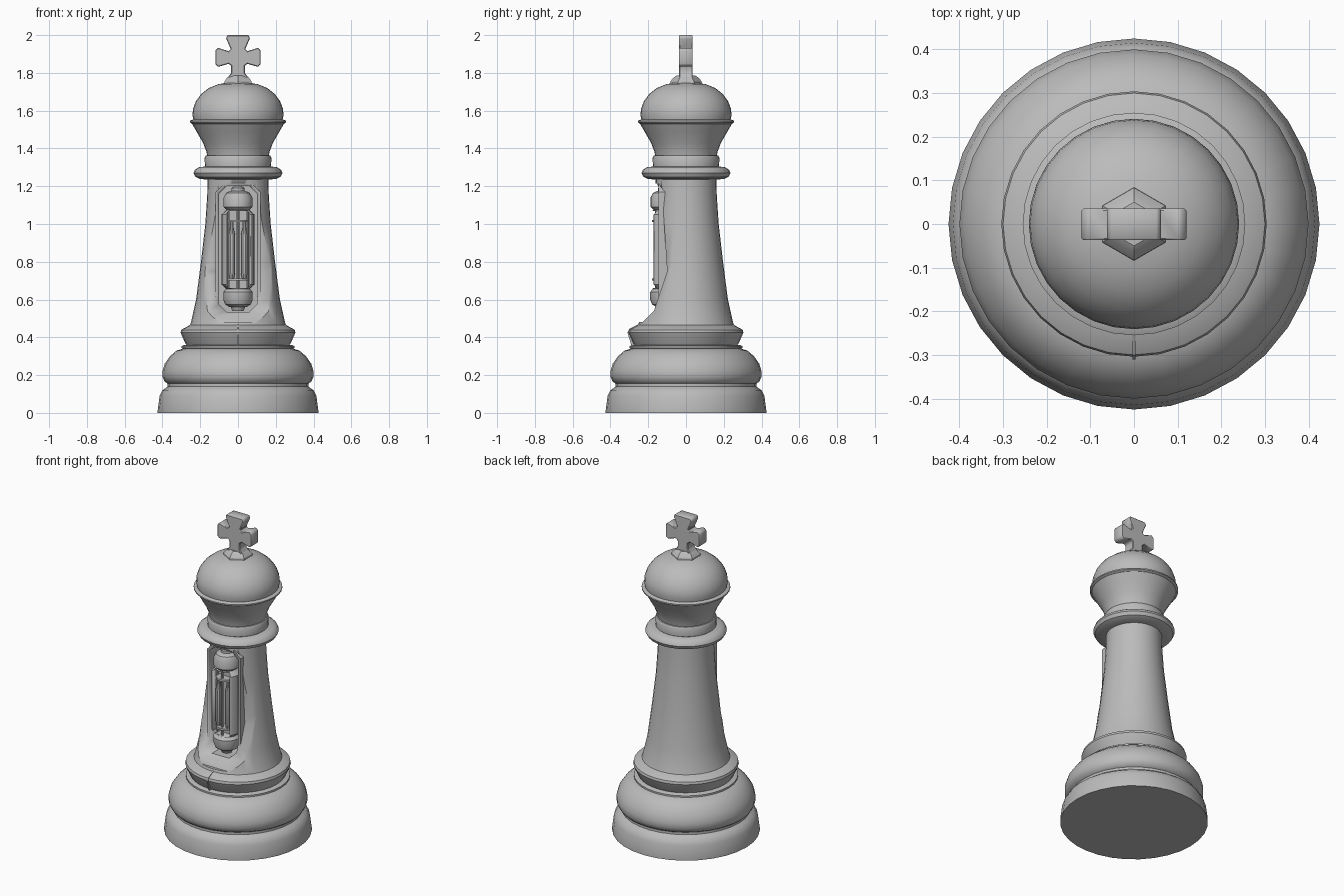
import bpy, bmesh, math
from mathutils import Matrix

if "Cube" in bpy.data.objects:
    bpy.data.objects.remove(bpy.data.objects["Cube"])

grey = bpy.data.materials.new("plain grey")
grey.use_nodes = True
COLOUR = (0.5, 0.5, 0.5, 1)
grey.diffuse_color = COLOUR
grey.node_tree.nodes["Principled BSDF"].inputs["Base Color"].default_value = COLOUR


def add_object(name, bm, angle=35):
    bmesh.ops.recalc_face_normals(bm, faces=bm.faces)
    mesh = bpy.data.meshes.new(name)
    bm.to_mesh(mesh)
    bm.free()
    mesh.materials.append(grey)
    ob = bpy.data.objects.new(name, mesh)
    bpy.context.scene.collection.objects.link(ob)
    bpy.ops.object.select_all(action="DESELECT")
    ob.select_set(True)
    bpy.context.view_layer.objects.active = ob
    bpy.ops.object.shade_smooth_by_angle(angle=math.radians(angle))
    return ob


def lathe(name, profile, x=0, y=0, sides=32, angle=35):
    """Closed turned solid from (radius, height) pairs."""
    bm = bmesh.new()
    rings = []
    for r, z in profile:
        turn = [2 * math.pi * i / sides for i in range(sides)]
        rings.append([bm.verts.new((x + r * math.cos(a), y + r * math.sin(a), z)) for a in turn])
    for low, high in zip(rings, rings[1:]):
        for i in range(sides):
            j = (i + 1) % sides
            bm.faces.new((low[i], low[j], high[j], high[i]))
    bm.faces.new(rings[0])
    bm.faces.new(rings[-1])
    return add_object(name, bm, angle)


def extrude(name, points, start, end, axis="y", bevel=0):
    """Prism: outline is (x, z) along y, or (y, z) along x."""
    bm = bmesh.new()
    if axis == "y":
        corners = [(u, start, v) for u, v in points]
        move = (0, end - start, 0)
    else:
        corners = [(start, u, v) for u, v in points]
        move = (end - start, 0, 0)
    face = bm.faces.new([bm.verts.new(c) for c in corners])
    made = bmesh.ops.extrude_face_region(bm, geom=[face])["geom"]
    bmesh.ops.translate(bm, vec=move, verts=[v for v in made if isinstance(v, bmesh.types.BMVert)])
    if bevel:
        bmesh.ops.bevel(bm, geom=bm.edges[:], offset=bevel, segments=1, affect="EDGES")
    return add_object(name, bm)


def carve(target, cutter):
    mod = target.modifiers.new(cutter.name, "BOOLEAN")
    mod.operation = "DIFFERENCE"
    mod.solver = "EXACT"
    mod.object = cutter
    cutter.hide_render = True
    cutter.hide_set(True)
    cutter.display_type = "WIRE"
    bpy.context.view_layer.objects.active = target
    bpy.ops.object.modifier_apply(modifier=mod.name)
    bpy.data.objects.remove(cutter)


def slot(half, bottom, top, cut):
    """Tall outline with chamfered corners."""
    right = [(half - cut, bottom), (half, bottom + cut), (half, top - cut), (half - cut, top)]
    return right + [(-u, v) for u, v in reversed(right)]


# Turned base
lathe("base", [(0.425, 0), (0.425, 0.015), (0.415, 0.09), (0.4, 0.12), (0.385, 0.13),
               (0.372, 0.14), (0.372, 0.155), (0.388, 0.165), (0.4, 0.19), (0.4, 0.22),
               (0.388, 0.26), (0.36, 0.3), (0.325, 0.33), (0.285, 0.342)])
lathe("base_disc", [(0.285, 0.338), (0.3, 0.343), (0.3, 0.353), (0.285, 0.36), (0.26, 0.36)])
lathe("foot_collar", [(0.27, 0.355), (0.28, 0.37), (0.304, 0.425), (0.3, 0.44), (0.255, 0.465), (0.2, 0.47)])

# Shaft with a flattened front and a pocket
shaft = lathe("shaft", [(0.26, 0.45), (0.25, 0.475), (0.222, 0.6), (0.196, 0.8),
                        (0.173, 1.0), (0.163, 1.15), (0.16, 1.26)])
carve(shaft, extrude("front_cut", [(-0.4, 1.215), (-0.155, 1.215), (-0.125, 1.15), (-0.1, 0.75),
                                   (-0.17, 0.54), (-0.23, 0.48), (-0.4, 0.48)], -0.4, 0.4, "x"))
carve(shaft, extrude("pocket_cut", slot(0.1, 0.535, 1.2, 0.04), -0.4, -0.02))

# Raised lip around the pocket
lip = extrude("pocket_lip", slot(0.118, 0.515, 1.215, 0.045), -0.145, -0.05)
carve(lip, extrude("lip_cut", slot(0.1, 0.535, 1.2, 0.04), -0.4, 0.2))

# Tube held in the pocket
TY = -0.112
shell = lathe("tube_shell", [(0.055, 0.65), (0.088, 0.68), (0.088, 1.05), (0.055, 1.08)], 0, TY, 20)
carve(shell, extrude("shell_window", slot(0.062, 0.66, 1.07, 0.015), -0.4, -0.12))
lathe("tube_lower_cap", [(0.045, 0.56), (0.068, 0.575), (0.078, 0.6), (0.078, 0.64), (0.06, 0.66)], 0, TY, 20)
lathe("tube_upper_cap", [(0.06, 1.075), (0.076, 1.09), (0.076, 1.14), (0.062, 1.165), (0.04, 1.175)], 0, TY, 20)
lathe("tube_top_stud", [(0.035, 1.17), (0.035, 1.19), (0.02, 1.2)], 0, TY, 12)
lathe("tube_bottom_stud", [(0.03, 0.54), (0.04, 0.565)], 0, TY, 12)
for height, label in ((0.7, "lower"), (1.01, "upper")):
    lathe(label + "_spacer", [(0.056, height), (0.056, height + 0.012)], 0, TY - 0.012, 16)
for side, label in ((-1, "right"), (1, "left")):
    lathe(label + "_electrode", [(0.012, 0.71), (0.018, 0.74), (0.018, 0.94), (0.01, 0.98), (0.01, 1.02)],
          side * 0.033, TY - 0.035, 10)
    lathe(label + "_wire", [(0.006, 0.65), (0.006, 1.085)], side * 0.05, TY - 0.025, 8)
lathe("centre_wire", [(0.008, 0.65), (0.008, 1.085)], 0, TY - 0.045, 8)

# Neck rings
lathe("neck_ring", [(0.15, 1.235), (0.2, 1.238), (0.225, 1.25), (0.235, 1.27), (0.228, 1.287),
                    (0.205, 1.302), (0.15, 1.305)])
lathe("neck_band", [(0.165, 1.295), (0.175, 1.305), (0.177, 1.35), (0.17, 1.363), (0.15, 1.365)])

# Flared head, rim and dome
lathe("flared_head", [(0.162, 1.355), (0.168, 1.385), (0.185, 1.43), (0.22, 1.49), (0.243, 1.53)])
lathe("head_rim", [(0.235, 1.525), (0.255, 1.538), (0.255, 1.546), (0.235, 1.555)])
lathe("dome", [(0.235, 1.545), (0.241, 1.575), (0.238, 1.61), (0.223, 1.65), (0.195, 1.688),
               (0.155, 1.72), (0.105, 1.74), (0.05, 1.75), (0.01, 1.752)])

# Small seam ridge on the front of the foot collar
extrude("front_seam", [(-0.29, 0.36), (-0.31, 0.425), (-0.3, 0.445), (-0.25, 0.47), (-0.25, 0.36)],
        -0.004, 0.004, "x")

# Finial: six-sided seat with a flared cross on it
lathe("cross_seat", [(0.085, 1.73), (0.083, 1.755), (0.066, 1.775), (0.05, 1.785)], sides=6, angle=20
      ).data.transform(Matrix.Rotation(math.pi / 6, 4, "Z"))
half = [(0.062, 1.765), (0.036, 1.8), (0.036, 1.838), (0.05, 1.848), (0.105, 1.832), (0.12, 1.845),
        (0.12, 1.92), (0.105, 1.933), (0.05, 1.915), (0.038, 1.925), (0.064, 1.985), (0.055, 2.0)]
extrude("cross", half + [(-u, v) for u, v in reversed(half)], -0.037, 0.035, bevel=0.004)
